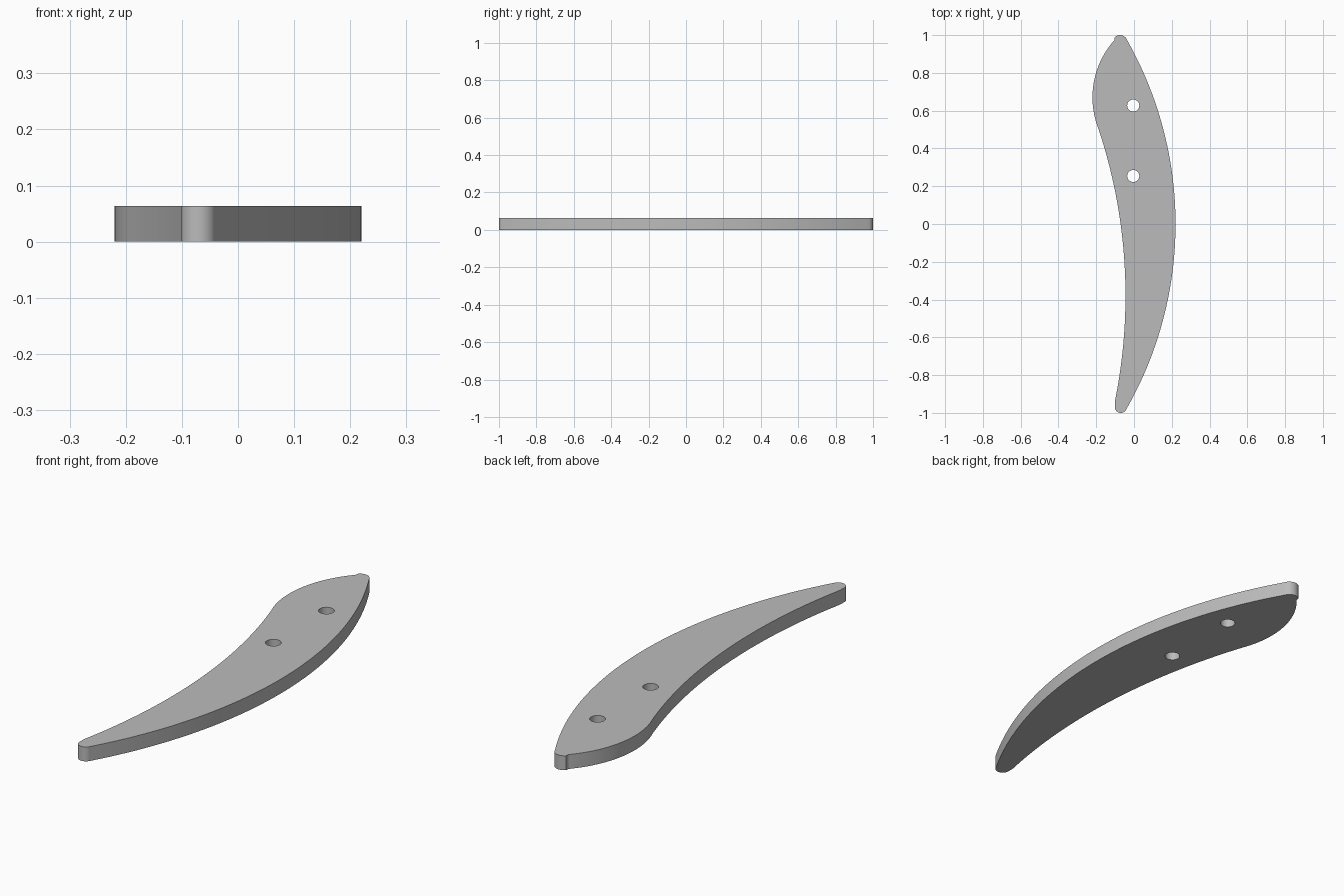
import bpy
import bmesh
from math import cos, sin, radians

THICKNESS = 0.064

cube = bpy.data.objects.get("Cube")
if cube:
    bpy.data.objects.remove(cube, do_unlink=True)


def arc(cx, cy, radius, start, end, steps):
    """Points along a circular arc, angles in degrees."""
    angles = [radians(start + (end - start) * i / steps) for i in range(steps + 1)]
    return [(cx + radius * cos(a), cy + radius * sin(a)) for a in angles]


def add_loop(curve, points):
    spline = curve.splines.new("POLY")
    spline.points.add(len(points) - 1)
    for p, (x, y) in zip(spline.points, points):
        p.co = (x, y, 0, 1)
    spline.use_cyclic_u = True


# Blade outline, counter-clockwise from the narrow end
outline = (
    arc(-1.756, 0, 1.976, -29.9, 29.3, 48)         # long convex edge
    + arc(-0.074, 0.96, 0.04, 32, 134, 12)         # rounded broad tip
    + arc(0.234, 0.67, 0.454, 138, 198.7, 24)      # bulging edge
    + arc(-2.845, -0.38, 2.8, 18.4, -11.5, 36)     # long concave edge
    + arc(-0.07, -0.968, 0.032, 170, 326, 14)      # rounded narrow tip
)

profile = bpy.data.curves.new("blade_plate", "CURVE")
profile.dimensions = "2D"
profile.fill_mode = "BOTH"
profile.extrude = THICKNESS / 2
add_loop(profile, outline)

# Two through holes
for y in (0.627, 0.254):
    add_loop(profile, arc(-0.004, y, 0.032, 0, 360, 32)[:-1])

plate = bpy.data.objects.new("blade_plate", profile)
bpy.context.collection.objects.link(plate)
bpy.ops.object.select_all(action="DESELECT")
plate.select_set(True)
bpy.context.view_layer.objects.active = plate
bpy.ops.object.convert(target="MESH")
plate = bpy.context.object

# Weld caps to walls and rest the plate on the ground
bm = bmesh.new()
bm.from_mesh(plate.data)
bmesh.ops.remove_doubles(bm, verts=bm.verts, dist=0.0005)
bmesh.ops.translate(bm, verts=bm.verts, vec=(0, 0, THICKNESS / 2))
bmesh.ops.recalc_face_normals(bm, faces=bm.faces)
bm.to_mesh(plate.data)
bm.free()
bpy.ops.object.shade_smooth_by_angle(angle=radians(30))

# Plain grey finish
grey = bpy.data.materials.new("plain grey")
grey.use_nodes = True
colour = (0.5, 0.5, 0.5, 1)
grey.diffuse_color = colour
grey.node_tree.nodes["Principled BSDF"].inputs["Base Color"].default_value = colour
plate.data.materials.clear()
plate.data.materials.append(grey)
